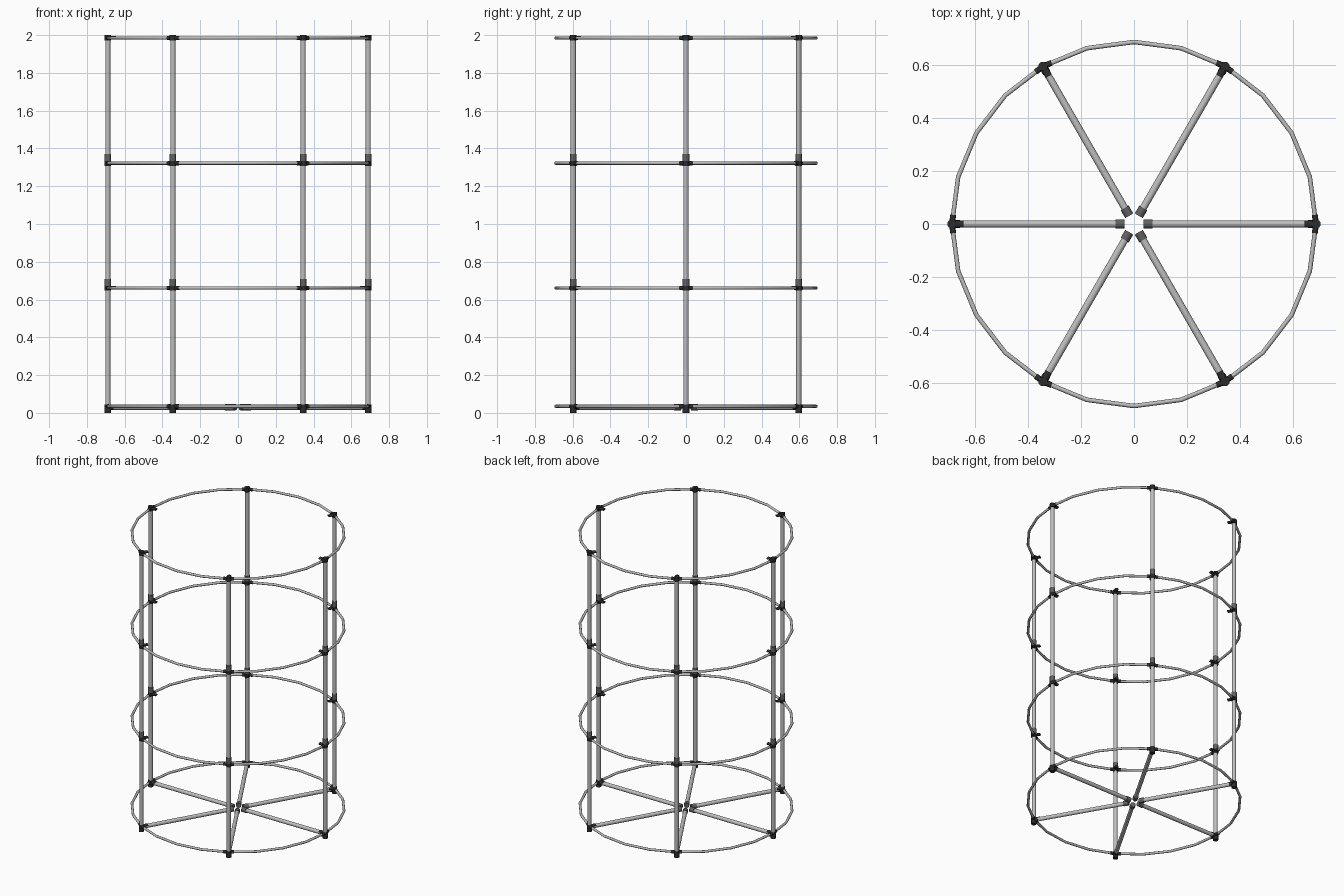
import bpy, math
from mathutils import Vector

if "Cube" in bpy.data.objects:
    bpy.data.objects.remove(bpy.data.objects["Cube"])

R = 0.689                                  # ring radius
RING_Z = [0.035, 0.661, 1.322, 1.985]      # hoop heights


def material(name, v):
    m = bpy.data.materials.new(name)
    m.diffuse_color = (v, v, v, 1)
    m.use_nodes = True
    m.node_tree.nodes["Principled BSDF"].inputs["Base Color"].default_value = m.diffuse_color
    return m


steel = material("grey_steel", 0.52)
collar = material("dark_grey_sleeve", 0.12)
black = material("black_plastic", 0.025)


def smooth(o, deg=35):
    bpy.ops.object.select_all(action='DESELECT')
    o.select_set(True)
    bpy.context.view_layer.objects.active = o
    bpy.ops.object.shade_smooth_by_angle(angle=math.radians(deg))


def tube(name, a, b, r, mat, sides=16, flat=1.0):
    a, b = Vector(a), Vector(b)
    d = b - a
    bpy.ops.mesh.primitive_cylinder_add(vertices=sides, radius=r, depth=d.length,
                                        location=(a + b) / 2)
    o = bpy.context.object
    o.rotation_euler = d.to_track_quat('Z', 'Y').to_euler()
    o.scale.y = flat
    o.name = name
    o.data.materials.append(mat)
    smooth(o)
    return o


# 24-sided hoops of thin rod
for z in RING_Z:
    bpy.ops.mesh.primitive_torus_add(major_segments=24, minor_segments=12, major_radius=R,
                                     minor_radius=0.0085, location=(0, 0, z))
    hoop = bpy.context.object
    hoop.name = "hoop"
    hoop.data.materials.append(steel)
    smooth(hoop)

for i in range(6):
    a = math.radians(60 * i)
    out = Vector((math.cos(a), math.sin(a), 0))
    up = Vector((0, 0, 1))
    foot = out * R

    # upright pole and floor spoke with its end sleeve
    tube("upright_pole", foot + up * 0.02, foot + up * 1.98, 0.0135, steel)
    tube("floor_spoke", out * 0.045 + up * 0.03, foot + up * 0.03, 0.0135, steel)
    tube("spoke_sleeve", out * 0.036 + up * 0.03, out * 0.07 + up * 0.03, 0.0175, collar)

    # black elbow at the foot
    tube("foot_elbow", foot, foot + up * 0.045, 0.0175, black)
    tube("spoke_socket", out * (R - 0.03) + up * 0.03, foot + up * 0.03, 0.0155, black)

    for k, z in enumerate(RING_Z):
        p = foot + up * z
        # bent clip following the hoop on both sides of the pole
        for s in (-1, 1):
            b = a + s * math.radians(15)
            nxt = Vector((math.cos(b), math.sin(b), 0)) * R + up * z
            tube("hoop_clip", p, p + (nxt - p).normalized() * 0.035, 0.0112, black, 12)
        # flat tab pointing to the centre
        tab = p + up * 0.002
        tube("inner_tab", tab, tab - out * 0.043, 0.0135, black, 12, flat=0.6)
        if k in (1, 2):
            tube("pole_joint", p - up * 0.014, p + up * 0.012, 0.0175, black)
            tube("pole_sleeve", p + up * 0.01, p + up * 0.049, 0.0175, collar)
        elif k == 3:
            tube("top_cap", p - up * 0.014, p + up * 0.015, 0.0175, black)
